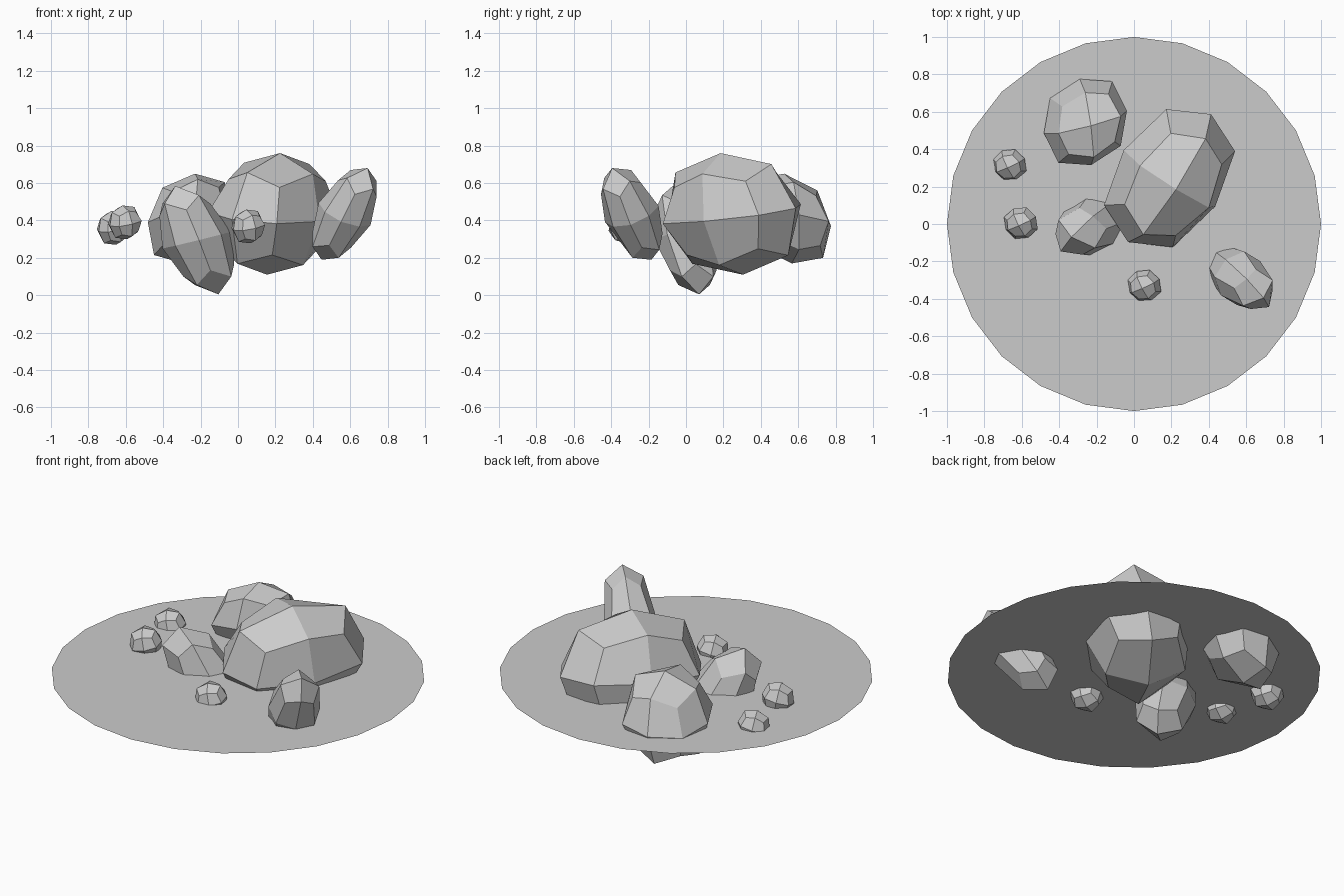
import bpy, bmesh
from mathutils import Matrix, Vector

if "Cube" in bpy.data.objects:
    bpy.data.objects.remove(bpy.data.objects["Cube"])


def finish(name, bm):
    mesh = bpy.data.meshes.new(name)
    bm.to_mesh(mesh)
    bm.free()
    ob = bpy.data.objects.new(name, mesh)
    bpy.context.collection.objects.link(ob)
    return ob


def rock(name, centre, a, b, c):
    """Once-subdivided cube whose three half axes are a, b and c."""
    m = Matrix((a, b, c)).transposed().to_4x4()
    m.translation = Vector(centre)
    bm = bmesh.new()
    bmesh.ops.create_cube(bm, size=2, matrix=m)
    bmesh.ops.recalc_face_normals(bm, faces=bm.faces)
    ob = finish(name, bm)
    sub = ob.modifiers.new("facets", 'SUBSURF')
    sub.levels = sub.render_levels = 1
    sub.use_limit_surface = False


# Flat ground disc, 24 sides
bm = bmesh.new()
bmesh.ops.create_circle(bm, cap_ends=True, segments=24, radius=1,
                        matrix=Matrix.Translation((0, 0, 0.365)))
bmesh.ops.recalc_face_normals(bm, faces=bm.faces)
for f in bm.faces:
    if f.normal.z < 0:
        f.normal_flip()
finish("ground_disc", bm)

# Large boulders
rock("main_boulder", (0.19, 0.245, 0.435),
     (0.222, 0.342, 0.03), (0.245, -0.15, -0.04), (0.035, -0.06, 0.325))
rock("back_boulder", (-0.26, 0.545, 0.41),
     (0.222, 0.06, 0.02), (-0.03, 0.23, -0.04), (0.03, -0.02, 0.24))
rock("right_boulder", (0.57, -0.29, 0.435),
     (0.105, 0.091, -0.011), (-0.08, 0.10, 0.068), (0.123, -0.105, 0.245))
rock("left_boulder", (-0.22, 0.0, 0.295),
     (-0.115, -0.125, -0.03), (0.13, -0.10, 0.03), (-0.115, -0.07, 0.29))

# Small stones
for i, p in enumerate([(-0.665, 0.315, 0.36), (-0.605, 0.005, 0.39), (0.055, -0.33, 0.368)]):
    rock(f"small_stone_{i + 1}", p,
         (0.08, 0.035, 0.02), (-0.04, 0.077, 0.01), (-0.012, -0.015, 0.09))
